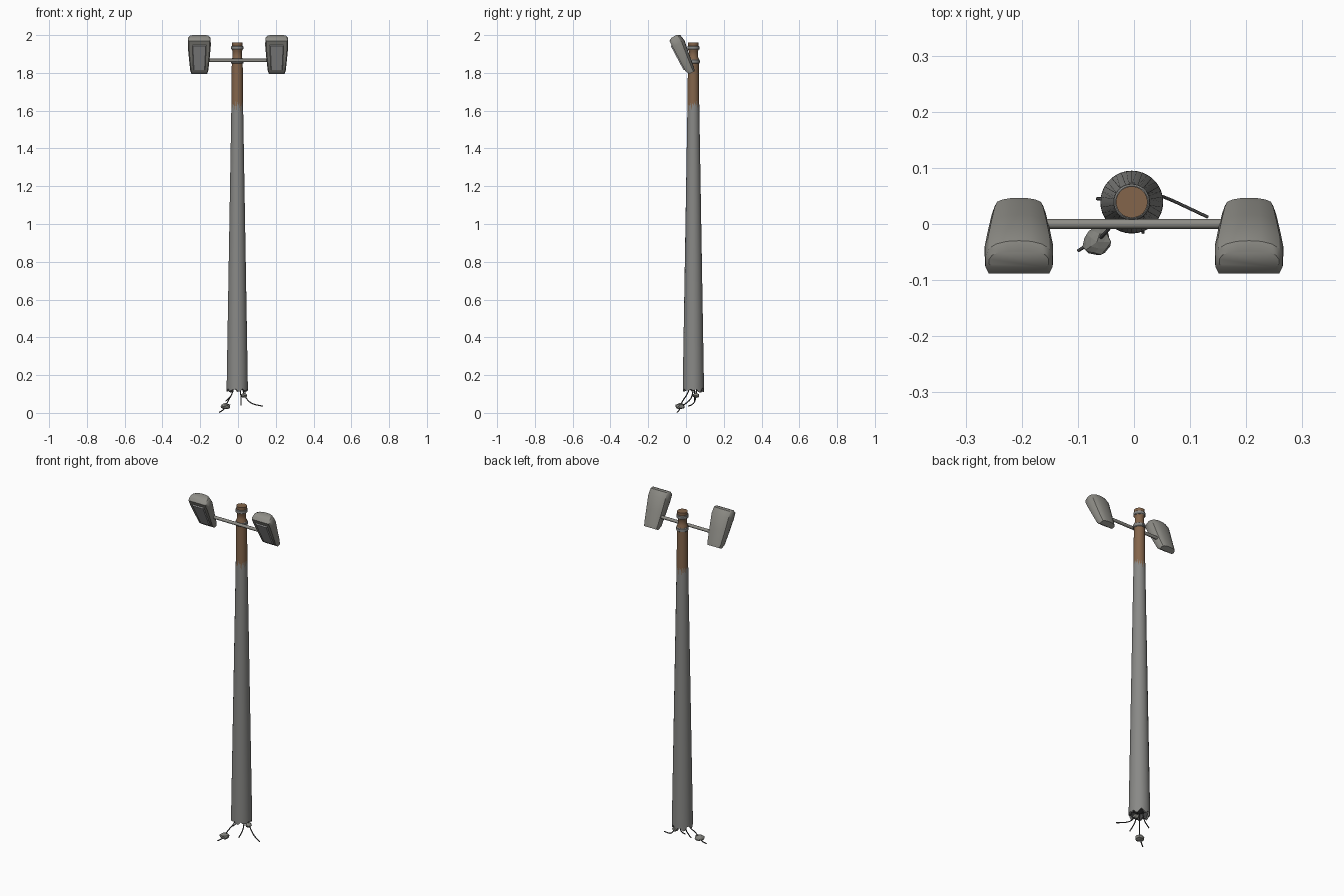
import bpy, bmesh, math, random
from mathutils import Vector

if "Cube" in bpy.data.objects:
    bpy.data.objects.remove(bpy.data.objects["Cube"])

random.seed(4)
CX, CY = -0.004, 0.039          # pole axis
SIDES = 36


def material(name, rgb):
    m = bpy.data.materials.new(name)
    m.diffuse_color = (*rgb, 1)
    m.use_nodes = True
    m.node_tree.nodes["Principled BSDF"].inputs["Base Color"].default_value = m.diffuse_color
    return m


STEEL = material("weathered_steel", (0.25, 0.25, 0.24))
SHELL = material("lamp_grey", (0.27, 0.265, 0.24))
RUST = material("rust_brown", (0.23, 0.13, 0.07))
GLASS = material("lamp_glass", (0.33, 0.33, 0.33))
CONCRETE = material("concrete", (0.22, 0.22, 0.2))
DARK = material("dark_wire", (0.06, 0.06, 0.06))


def loft(name, rings, mats, angle=35, pick=None, cap_start=True, cap_end=True):
    """Skin a list of closed rings; pick(ring_index) gives the material slot."""
    bm = bmesh.new()
    rows = [[bm.verts.new(p) for p in ring] for ring in rings]
    n = len(rows[0])
    for i in range(len(rows) - 1):
        for j in range(n):
            k = (j + 1) % n
            f = bm.faces.new((rows[i][j], rows[i][k], rows[i + 1][k], rows[i + 1][j]))
            f.material_index = pick(i) if pick else 0
    if cap_start:
        bm.faces.new(rows[0][::-1]).material_index = pick(0) if pick else 0
    if cap_end:
        bm.faces.new(rows[-1]).material_index = pick(len(rows) - 2) if pick else 0
    bmesh.ops.recalc_face_normals(bm, faces=bm.faces)
    return finish(name, bm, mats, angle)


def finish(name, bm, mats, angle=None):
    me = bpy.data.meshes.new(name)
    bm.to_mesh(me)
    bm.free()
    for m in mats:
        me.materials.append(m)
    ob = bpy.data.objects.new(name, me)
    bpy.context.collection.objects.link(ob)
    if angle:
        bpy.ops.object.select_all(action='DESELECT')
        ob.select_set(True)
        bpy.context.view_layer.objects.active = ob
        bpy.ops.object.shade_smooth_by_angle(angle=math.radians(angle))
    return ob


def circle(r, z, jitter=None):
    out = []
    for j in range(SIDES):
        a = 2 * math.pi * j / SIDES
        dz = jitter[j] if jitter else 0
        out.append((CX + r * math.cos(a), CY + r * math.sin(a), z + dz))
    return out


# Pole: broken hollow foot, long taper, ragged rust line, stepped rusty top
broken = [0.008 * math.sin(j * 1.3) + random.uniform(-0.006, 0.006) for j in range(SIDES)]
ragged = [random.uniform(0, 0.02) if j % 2 else random.uniform(-0.045, -0.005)
          for j in range(SIDES)]
loft("pole", [
    circle(0.040, 0.150),
    circle(0.045, 0.122, broken),
    circle(0.056, 0.120, broken),
    circle(0.0555, 0.18),
    circle(0.031, 1.635, ragged),
    circle(0.029, 1.845),
    circle(0.029, 1.875),
    circle(0.024, 1.885),
    circle(0.024, 1.915),
    circle(0.028, 1.922),
    circle(0.028, 1.96),
], [STEEL, RUST, DARK], pick=lambda i: 2 if i < 1 else 0 if i < 4 else 1)

# Collars round the top of the pole
for name, z, h, r in (("upper_collar", 1.933, 0.010, 0.032), ("clamp_collar", 1.86, 0.011, 0.033)):
    loft(name, [circle(r - 0.003, z - h), circle(r, z - h + 0.003),
                circle(r, z + h - 0.003), circle(r - 0.003, z + h)], [STEEL])

# Crossbar and the bolt behind the clamp
def rod(name, a, b, r, mat, sides=12):
    a, b = Vector(a), Vector(b)
    bm = bmesh.new()
    bmesh.ops.create_cone(bm, cap_ends=True, segments=sides, radius1=r, radius2=r,
                          depth=(b - a).length)
    ob = finish(name, bm, [mat], 40)
    ob.location = (a + b) / 2
    ob.rotation_euler = (b - a).to_track_quat('Z', 'Y').to_euler()
    return ob


rod("crossbar", (-0.17, 0, 1.866), (0.17, 0, 1.866), 0.009, SHELL)
rod("clamp_bolt", (CX, 0.0, 1.86), (CX, 0.075, 1.86), 0.006, STEEL, 6)


# Lamp heads: t runs down the glass face, d runs back into the shell
def lamp_point(cx, x, t, d):
    return (cx + x, -0.088 + 0.469 * t + 0.883 * d, 1.969 - 0.883 * t + 0.469 * d)


HALF = [(0.9, 0), (1, 0.2), (1, 0.5), (0.9, 0.76), (0.68, 0.9), (0.36, 0.98)]
PROFILE = HALF + [(0, 1)] + [(-x, d) for x, d in reversed(HALF)]
SECTIONS = [(-0.010, 0.053, 0.018, 0.050), (0, 0.060, 0, 0.066), (0.037, 0.061, 0, 0.072),
            (0.110, 0.055, 0, 0.060), (0.181, 0.048, 0, 0.050), (0.204, 0.043, 0.012, 0.044)]
PANEL = [(0.024, 0.174, 0.038, 0.032, 0.002), (0.028, 0.171, 0.034, 0.028, -0.006)]

for side, cx in (("left", -0.205), ("right", 0.205)):
    loft(side + "_lamp_shell",
         [[lamp_point(cx, w * x, t, d0 + d * (d1 - d0)) for x, d in PROFILE]
          for t, w, d0, d1 in SECTIONS], [SHELL])
    loft(side + "_lamp_glass",
         [[lamp_point(cx, x, t, d) for x, t in ((-wt, t0), (wt, t0), (wb, t1), (-wb, t1))]
          for t0, t1, wt, wb, d in PANEL], [GLASS], angle=None)

# Torn wires hanging out of the foot
WIRES = [
    [(-0.02, 0.02, 0.14), (-0.03, 0.01, 0.10), (-0.05, -0.015, 0.07), (-0.065, -0.03, 0.035),
     (-0.08, -0.035, 0.012), (-0.1, -0.048, 0.003)],
    [(0.02, 0.055, 0.14), (0.03, 0.055, 0.10), (0.055, 0.048, 0.06), (0.09, 0.032, 0.042),
     (0.132, 0.012, 0.036)],
    [(0.012, 0.04, 0.14), (0.015, 0.035, 0.09), (0.016, 0.015, 0.06), (0.016, -0.016, 0.04)],
    [(-0.02, 0.045, 0.14), (-0.03, 0.045, 0.10), (-0.045, 0.045, 0.08), (-0.066, 0.045, 0.062)],
]
for i, pts in enumerate(WIRES):
    cu = bpy.data.curves.new("wire_%d" % (i + 1), 'CURVE')
    cu.dimensions = '3D'
    cu.bevel_depth = 0.003
    cu.bevel_resolution = 1
    cu.use_fill_caps = True
    sp = cu.splines.new('NURBS')
    sp.points.add(len(pts) - 1)
    for p, co in zip(sp.points, pts):
        p.co = (*co, 1)
    sp.use_endpoint_u = True
    sp.order_u = 3
    sp.resolution_u = 4
    cu.materials.append(DARK)
    bpy.context.collection.objects.link(bpy.data.objects.new(cu.name, cu))

# Concrete lumps still stuck to the wires
for name, loc, r, flat in (("large_lump", (-0.066, -0.032, 0.035), 0.027, 0.65),
                           ("small_lump", (0.032, 0.053, 0.092), 0.018, 0.75)):
    bm = bmesh.new()
    bmesh.ops.create_icosphere(bm, subdivisions=2, radius=r)
    for v in bm.verts:
        v.co *= random.uniform(0.85, 1.05)
        v.co.z *= flat
    ob = finish(name, bm, [CONCRETE])
    ob.location = loc
